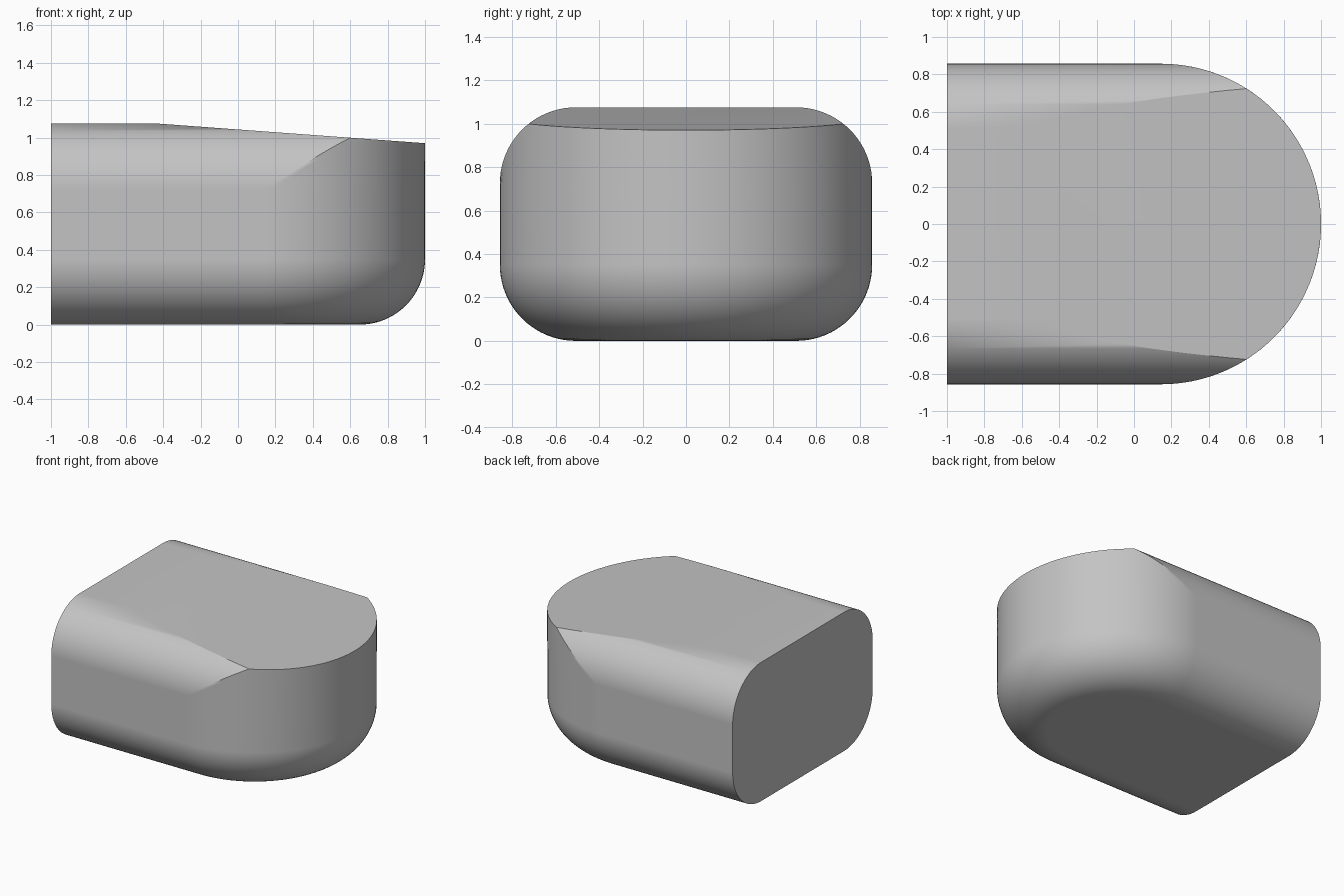
import bpy, bmesh, math
from mathutils import Vector

if "Cube" in bpy.data.objects:
    bpy.data.objects.remove(bpy.data.objects["Cube"], do_unlink=True)

W = 0.857          # half width, also the radius of the rounded nose
H = 1.075          # full height
R = 0.35           # edge rounding radius
BACK, NOSE = -1.0, 1.0 - W
STEPS, ARC = 20, 64

grey = bpy.data.materials.new("plain grey")
grey.use_nodes = True
grey.diffuse_color = (0.55, 0.55, 0.55, 1)
grey.node_tree.nodes["Principled BSDF"].inputs["Base Color"].default_value = grey.diffuse_color


def ring(bm, z, half, radius):
    """D-shaped outline: straight back and sides, arc at the nose."""
    end = math.asin(min(1.0, half / radius))
    pts = [(BACK, -half)]
    for i in range(ARC + 1):
        a = end * (2 * i / ARC - 1)
        pts.append((NOSE + radius * math.cos(a), radius * math.sin(a)))
    pts.append((BACK, half))
    return [bm.verts.new((x, y, z)) for x, y in pts]


bm = bmesh.new()
rings = []
# Lower rounding follows the whole outline
for i in range(STEPS + 1):
    a = math.pi / 2 * i / STEPS
    half = W - R + R * math.sin(a)
    rings.append(ring(bm, R - R * math.cos(a), half, half))
# Upper rounding only narrows the straight sides, the nose wall stays upright
for i in range(STEPS + 1):
    a = math.pi / 2 * i / STEPS
    rings.append(ring(bm, H - R + R * math.sin(a), W - R + R * math.cos(a), W))

for low, high in zip(rings, rings[1:]):
    n = len(low)
    for i in range(n):
        j = (i + 1) % n
        bm.faces.new((low[i], low[j], high[j], high[i]))
bm.faces.new(rings[0][::-1])
bm.faces.new(rings[-1])

# Sloping cut across the top of the nose
start, stop = Vector((-0.43, 0, H)), Vector((1, 0, 0.97))
slope = stop - start
normal = Vector((-slope.z, 0, slope.x)).normalized()
bmesh.ops.bisect_plane(bm, geom=bm.verts[:] + bm.edges[:] + bm.faces[:], dist=1e-5,
                       plane_co=start, plane_no=normal, clear_outer=True)
bmesh.ops.holes_fill(bm, edges=[e for e in bm.edges if e.is_boundary], sides=0)

# Merge the strips of the flat back into one face
back = [f for f in bm.faces if all(abs(v.co.x - BACK) < 1e-4 for v in f.verts)]
bmesh.ops.dissolve_faces(bm, faces=back)
bmesh.ops.recalc_face_normals(bm, faces=bm.faces[:])

mesh = bpy.data.meshes.new("rounded_body")
bm.to_mesh(mesh)
bm.free()
mesh.materials.append(grey)
body = bpy.data.objects.new("rounded_body", mesh)
bpy.context.collection.objects.link(body)

# Smooth roundings with crisp cut edges
bpy.ops.object.select_all(action='DESELECT')
body.select_set(True)
bpy.context.view_layer.objects.active = body
bpy.ops.object.shade_smooth_by_angle(angle=math.radians(25))
weighted = body.modifiers.new("even shading", 'WEIGHTED_NORMAL')
weighted.keep_sharp = True
